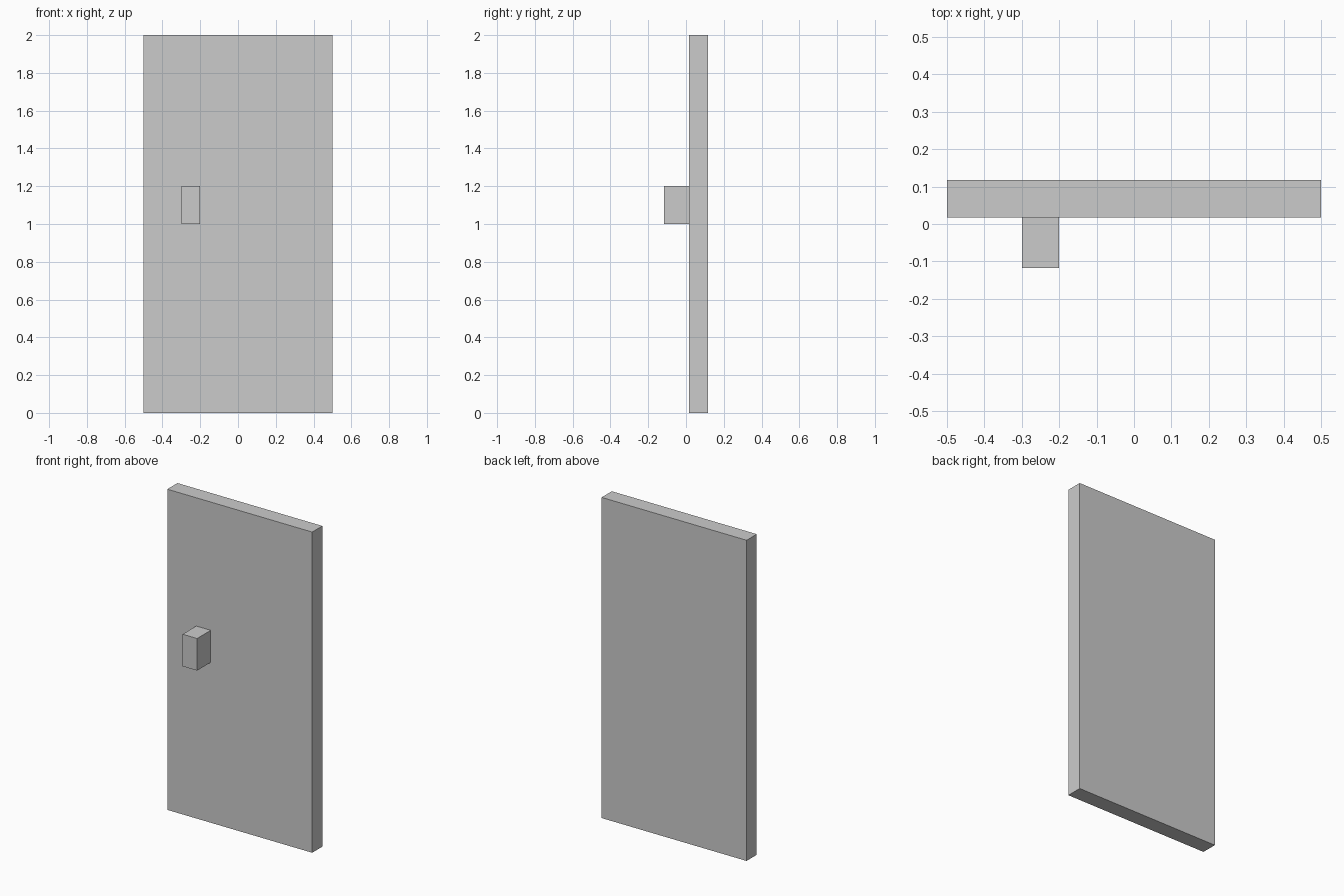
import bpy

if "Cube" in bpy.data.objects:
    bpy.data.objects.remove(bpy.data.objects["Cube"])


def box(name, x, y, z):
    """Box spanning the given (min, max) ranges."""
    spans = (x, y, z)
    bpy.ops.mesh.primitive_cube_add(size=1, location=[(a + b) / 2 for a, b in spans])
    ob = bpy.context.object
    ob.name = name
    ob.scale = [b - a for a, b in spans]
    bpy.ops.object.transform_apply(location=False, rotation=False, scale=True)
    return ob


# Door slab
box("door_panel", (-0.5, 0.5), (0.017, 0.117), (0, 2))
# Block handle on the front face
box("door_handle", (-0.3, -0.2), (-0.117, 0.017), (1.0, 1.2))
